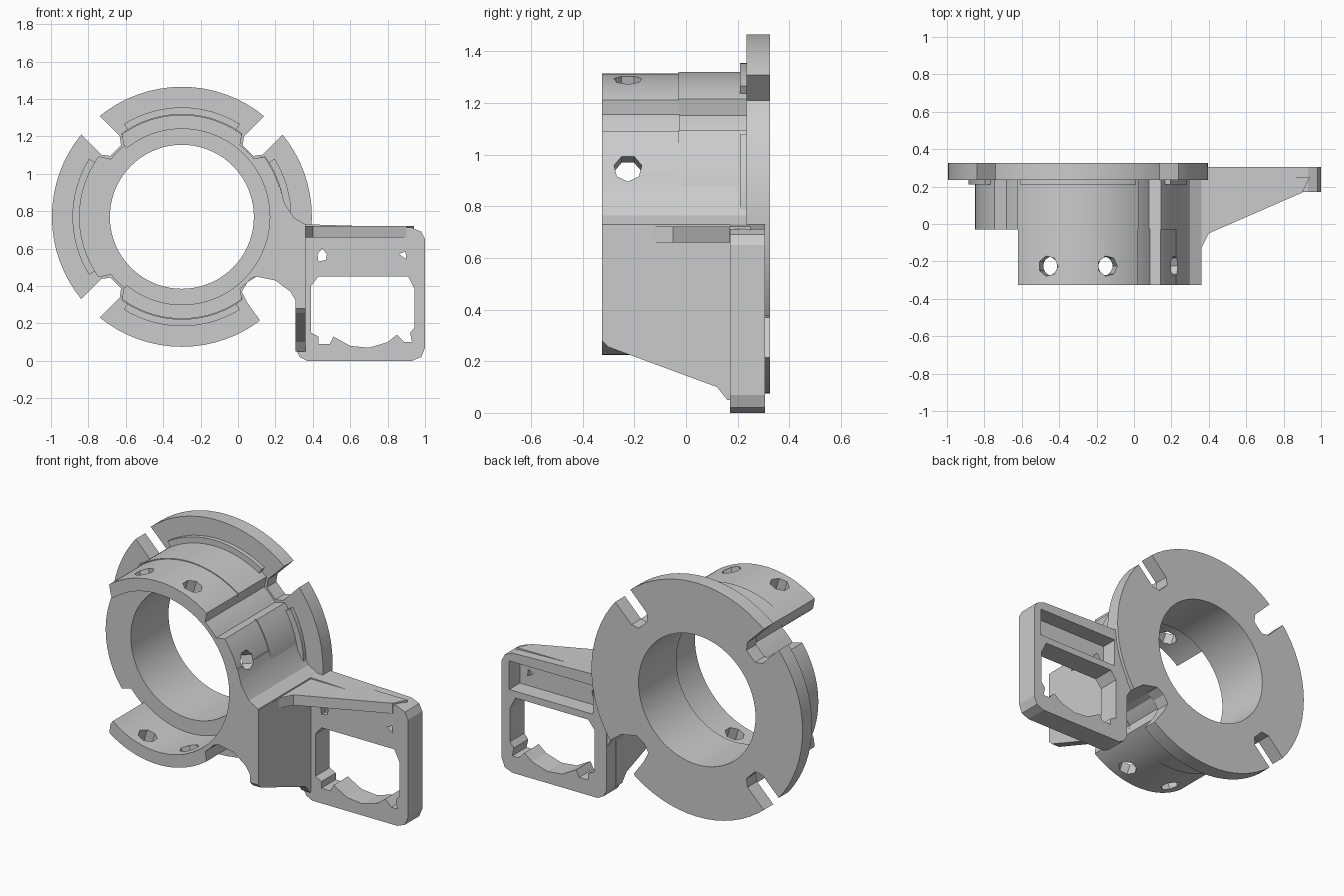
import bpy, bmesh, math
from mathutils import Vector, Matrix

cube = bpy.data.objects.get("Cube")
if cube:
    bpy.data.objects.remove(cube)

grey = bpy.data.materials.new("plain grey")
grey.use_nodes = True
grey.diffuse_color = (0.6, 0.6, 0.6, 1)
grey.node_tree.nodes["Principled BSDF"].inputs["Base Color"].default_value = (0.6, 0.6, 0.6, 1)

CX, CZ = -0.30, 0.77            # axis of the round housing
FRONT, BACK = -0.325, 0.325
BORE, THIN_BORE, WALL, RIM = 0.385, 0.47, 0.55, 0.695
DIAGONALS = (45, 135, 225, 315)


def solid(name, points, a, b, axis="y"):
    """Extrude a flat outline between a and b along an axis."""
    place = {"x": lambda p, d: (d, p[0], p[1]),
             "y": lambda p, d: (p[0], d, p[1]),
             "z": lambda p, d: (p[0], p[1], d)}[axis]
    bm = bmesh.new()
    face = bm.faces.new([bm.verts.new(place(p, a)) for p in points])
    ext = bmesh.ops.extrude_face_region(bm, geom=[face])
    verts = [v for v in ext["geom"] if isinstance(v, bmesh.types.BMVert)]
    shift = Vector(place((0, 0), b - a))
    bmesh.ops.translate(bm, verts=verts, vec=shift)
    bmesh.ops.recalc_face_normals(bm, faces=bm.faces[:])
    mesh = bpy.data.meshes.new(name)
    bm.to_mesh(mesh)
    bm.free()
    mesh.materials.append(grey)
    ob = bpy.data.objects.new(name, mesh)
    bpy.context.scene.collection.objects.link(ob)
    return ob


def polar(r, deg):
    t = math.radians(deg)
    return (CX + r * math.cos(t), CZ + r * math.sin(t))


def circle(r, n=72):
    return [polar(r, 360 * i / n) for i in range(n)]


def grooved(deg, r, low):
    """Radius of the wall, dipping beside the flange slots."""
    gap = min(abs((deg - d + 180) % 360 - 180) for d in DIAGONALS)
    return low if gap < 8 else r


def cut(ob, cutters):
    for c in cutters:
        c.hide_render = True
        mod = ob.modifiers.new("cut", "BOOLEAN")
        mod.operation, mod.solver, mod.object = "DIFFERENCE", "EXACT", c
    bpy.context.view_layer.update()
    done = ob.evaluated_get(bpy.context.evaluated_depsgraph_get())
    mesh = bpy.data.meshes.new_from_object(done)
    ob.modifiers.clear()
    ob.data = mesh


# Cutters: bores, slots, under-arm tunnel and radial screw holes
bore = solid("bore_cutter", circle(BORE), -1, 1)
front_bore = solid("front_bore_cutter", circle(THIN_BORE), -1, -0.03)
tunnel = solid("tunnel_cutter", [
    (0.02, 0.37), (0.05, 0.42), (0.10, 0.45), (0.20, 0.43), (0.28, 0.37),
    (0.31, 0.30), (0.31, -0.1), (0.2, -0.1), (0.115, 0.22), (0.05, 0.31)], -1, 1)

slots = []
for d in DIAGONALS[:3]:
    t = math.radians(d)
    u, v = Vector((math.cos(t), math.sin(t))), Vector((-math.sin(t), math.cos(t)))
    outline = [Vector((CX, CZ)) + u * r + v * w for r, w in
               ((0.9, -0.07), (0.9, 0.07), (0.54, 0.07), (0.50, 0.04), (0.50, -0.04), (0.54, -0.07))]
    slots.append(solid("slot_cutter", outline, 0.15, 1))

holes = []
for d in (19, 73, 107, 253, 287):
    ring = [(0.055 * math.cos(k * math.tau / 7), 0.055 * math.sin(k * math.tau / 7)) for k in range(7)]
    hole = solid("hole_cutter", ring, 0.3, 0.8, "z")
    hole.data.transform(Matrix.Translation((CX, -0.225, CZ))
                        @ Matrix.Rotation(math.radians(90 - d), 4, "Y"))
    holes.append(hole)

# Round mounting flange with diagonal slots
flange = solid("flange", circle(RIM), 0.235, BACK)
cut(flange, [bore, tunnel] + slots)

# Thick collar in front of the flange
collar = solid("collar", [polar(grooved(a, WALL, 0.49), a) for a in range(0, 360, 3)], -0.03, 0.24)
cut(collar, [bore])

# Thin front barrel, open on the right-hand side of the model
arc = range(-129, 130, 3)
barrel = solid("front_barrel",
               [polar(grooved(a, WALL - 0.005, 0.495), a) for a in arc]
               + [polar(THIN_BORE, a) for a in reversed(arc)], FRONT, -0.025)
cut(barrel, holes)

# Small fillet arcs between collar and flange
for name, mid in (("upper", 90), ("left", 15), ("lower", 270), ("right", 180)):
    span = range(mid - 32, mid + 33, 4) if name != "left" else range(0, 33, 4)
    solid(name + "_fillet", [polar(0.585, a) for a in span]
          + [polar(0.5, a) for a in reversed(span)], 0.21, 0.24)

# Solid arm joining the barrel to the bracket
arm = solid("arm", [
    (0.0, 0.95), (0.225, 0.93), (0.25, 0.84), (0.30, 0.765), (0.36, 0.73), (0.36, 0.29),
    (0.31, 0.32), (0.28, 0.37), (0.20, 0.43), (0.10, 0.45), (0.0, 0.42)], FRONT, 0.30)
cut(arm, [bore, front_bore, holes[0]])

# Side gusset running back to the bracket plate
solid("side_gusset", [(FRONT, 0.72), (FRONT, 0.28), (-0.30, 0.255), (0.12, 0.10),
                      (0.16, 0.05), (0.22, 0.05), (0.22, 0.72)], 0.308, 0.361, "x")

# Triangular rib over the plate
solid("top_rib", [(0.33, -0.15), (0.36, -0.13), (0.40, -0.05), (0.90, 0.168),
                  (0.94, 0.25), (0.33, 0.25)], 0.66, 0.722, "z")

# Bracket plate with window, rear recess and two small holes
plate = solid("bracket_plate", [
    (0.31, 0.06), (0.33, 0.02), (0.37, 0.0), (0.93, 0.0), (0.98, 0.02), (1.0, 0.07),
    (1.0, 0.65), (0.98, 0.69), (0.93, 0.712), (0.36, 0.73), (0.31, 0.73)], 0.17, 0.305)
window = solid("window_cutter", [
    (0.39, 0.15), (0.43, 0.13), (0.43, 0.09), (0.49, 0.09), (0.51, 0.13), (0.60, 0.08),
    (0.70, 0.07), (0.80, 0.10), (0.85, 0.14), (0.89, 0.10), (0.93, 0.10), (0.92, 0.15),
    (0.945, 0.18), (0.945, 0.38), (0.91, 0.45), (0.43, 0.45), (0.39, 0.40)], -1, 1)
recess = solid("recess_cutter", [(0.40, 0.49), (0.95, 0.49), (0.95, 0.66), (0.40, 0.66)], 0.205, 1)
pins = [solid("pin_cutter", o, 0, 1) for o in (
    [(0.43, 0.53), (0.47, 0.54), (0.475, 0.57), (0.45, 0.60), (0.425, 0.57)],
    [(0.86, 0.57), (0.90, 0.545), (0.895, 0.585)])]
cut(plate, [window, recess] + pins)

# Remove cutters, then shade curved walls smoothly
for ob in list(bpy.data.objects):
    if ob.name.split(".")[0].endswith("_cutter"):
        bpy.data.objects.remove(ob)
for ob in (flange, collar, barrel, arm):
    bpy.ops.object.select_all(action="DESELECT")
    ob.select_set(True)
    bpy.context.view_layer.objects.active = ob
    bpy.ops.object.shade_smooth_by_angle(angle=math.radians(25))
